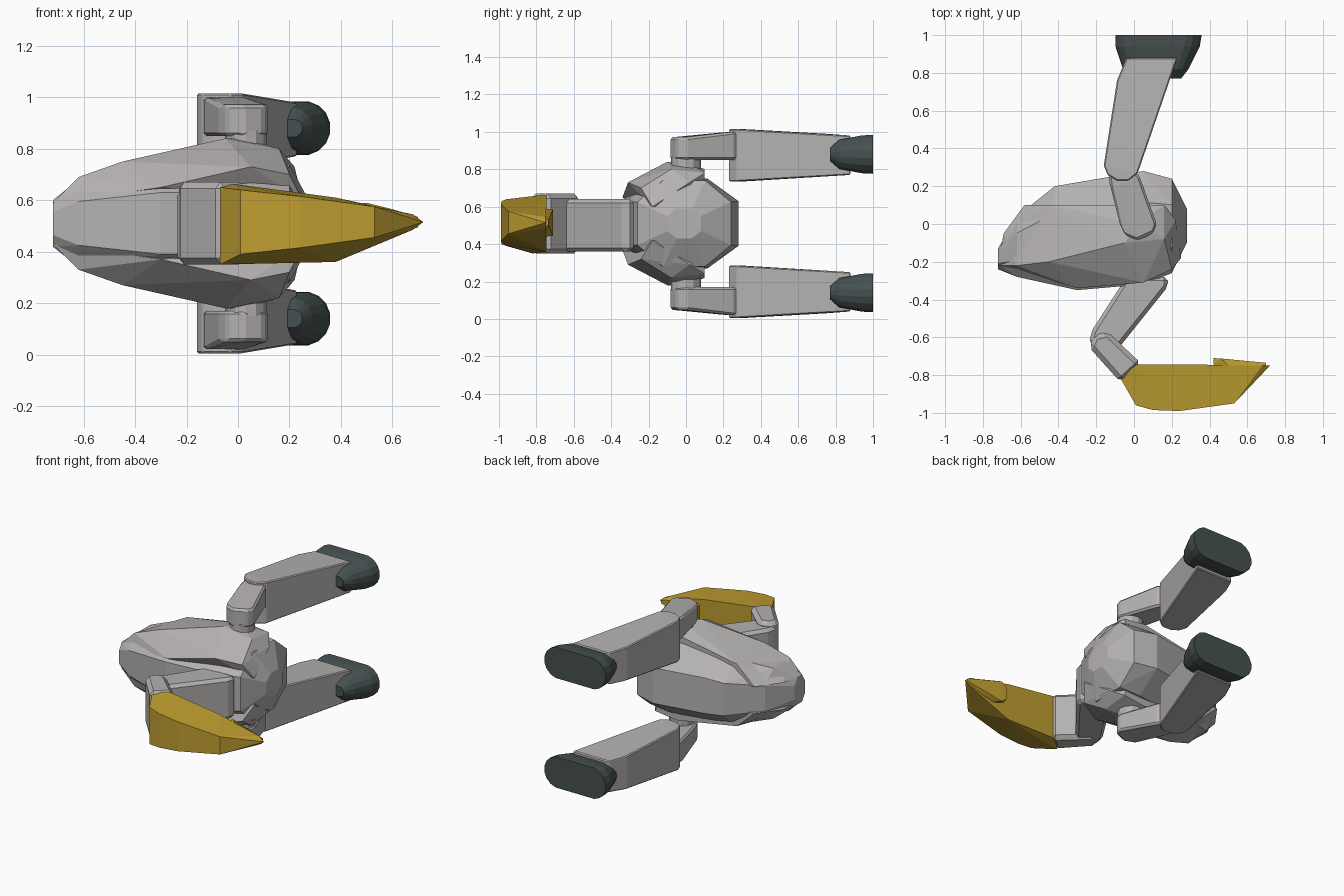
import bpy, bmesh, math

cube = bpy.data.objects.get("Cube")
if cube:
    bpy.data.objects.remove(cube, do_unlink=True)

MID = 0.51  # plane of symmetry in z


def material(name, rgb):
    m = bpy.data.materials.new(name)
    m.use_nodes = True
    m.diffuse_color = (*rgb, 1)
    m.node_tree.nodes["Principled BSDF"].inputs["Base Color"].default_value = (*rgb, 1)
    return m


GREY = material("warm grey", (0.46, 0.445, 0.435))
YELLOW = material("mustard yellow", (0.52, 0.34, 0.03))
DARK = material("dark slate", (0.062, 0.082, 0.082))


def hull(name, points, mat, bevel=0.0):
    """Convex faceted solid around the points."""
    bm = bmesh.new()
    for p in points:
        bm.verts.new(p)
    out = bmesh.ops.convex_hull(bm, input=bm.verts)
    junk = {g for g in out["geom_interior"] + out["geom_unused"]
            if isinstance(g, bmesh.types.BMVert)}
    bmesh.ops.delete(bm, geom=list(junk), context="VERTS")
    bmesh.ops.dissolve_limit(bm, angle_limit=math.radians(2),
                             verts=bm.verts, edges=bm.edges)
    bmesh.ops.recalc_face_normals(bm, faces=bm.faces)
    me = bpy.data.meshes.new(name)
    bm.to_mesh(me)
    bm.free()
    me.materials.append(mat)
    ob = bpy.data.objects.new(name, me)
    bpy.context.collection.objects.link(ob)
    if bevel:
        b = ob.modifiers.new("soft edge", "BEVEL")
        b.width = bevel
        b.segments = 1
    return ob


def pair(name, points, mat, bevel=0.0):
    """One part on each side of the symmetry plane."""
    hull("left_" + name, points, mat, bevel)
    hull("right_" + name, [(x, y, 2 * MID - z) for x, y, z in points], mat, bevel)


def slab(outline, z_low, z_high):
    return [(x, y, z) for x, y in outline for z in (z_low, z_high)]


def ring(x, y0, y1, half):
    """Eight-sided section across the body."""
    c, h = (y0 + y1) / 2, (y1 - y0) / 2
    return [(x, c + sy * h * a, MID + sz * half * b)
            for sy in (-1, 1) for sz in (-1, 1) for a, b in ((1, 0.5), (0.45, 1))]


# Body core
core = (ring(-0.72, -0.24, -0.13, 0.09) + ring(-0.62, -0.28, 0.04, 0.17)
        + ring(-0.42, -0.32, 0.2, 0.22) + ring(-0.3, -0.35, 0.22, 0.24)
        + ring(0.05, -0.32, 0.28, 0.24) + ring(0.2, -0.26, 0.24, 0.23)
        + ring(0.28, -0.1, 0.08, 0.08))
hull("body", core, GREY)

# Side shells that wrap the body like folded wings
shell = [(-0.72, -0.22, 0.59), (-0.69, -0.05, 0.6), (-0.58, 0.1, 0.6),
         (-0.62, -0.22, 0.69), (-0.45, -0.2, 0.75), (-0.45, 0.1, 0.72),
         (-0.05, -0.1, 0.84), (0.02, 0.0, 0.84), (0.0, 0.1, 0.8),
         (0.16, -0.08, 0.8), (0.16, 0.1, 0.78), (0.22, 0.02, 0.73),
         (0.2, -0.24, 0.7), (0.25, -0.18, 0.6), (-0.3, -0.34, 0.65),
         (0.05, -0.31, 0.73), (0.1, 0.1, 0.6)]
pair("side_shell", shell, GREY)

# Neck in two jointed segments
hull("lower_neck", slab([(-0.04, -0.28), (0.18, -0.28), (0.18, -0.33), (0.14, -0.38),
                         (-0.1, -0.68), (-0.2, -0.66), (-0.24, -0.63), (-0.22, -0.56)],
                        0.36, 0.64), GREY, 0.02)
upper = [(-0.24, -0.65), (-0.21, -0.59), (-0.14, -0.57), (0.04, -0.74), (-0.07, -0.84)]
hull("upper_neck", slab(upper, 0.35, 0.67), GREY, 0.025)

# Long beak-shaped head
head = [(-0.07, -0.82, 0.5 + s * 0.15) for s in (-1, 1)]
for s in (-1, 1):
    for x, y, half in ((-0.03, -0.745, 0.15), (0.01, -0.96, 0.125), (0.1, -0.985, 0.115),
                       (0.24, -0.99, 0.1), (0.53, -0.95, 0.06), (0.68, -0.75, 0.03)):
        head.append((x, y, 0.515 + s * half))
head += [(0.38, -0.745, 0.36), (0.38, -0.745, 0.61), (0.72, -0.75, 0.515)]
hull("beak", head, YELLOW)
hull("beak_lip", [(x, y, 0.515 + s * h) for s in (-1, 1) for x, y, h in
                  ((0.42, -0.71, 0.04), (0.46, -0.712, 0.07), (0.42, -0.745, 0.05),
                   (0.5, -0.75, 0.075), (0.6, -0.75, 0.05), (0.7, -0.735, 0.012),
                   (0.7, -0.75, 0.02))], YELLOW)

# Hip pivots
pivot = [(0.03 + 0.08 * math.cos(a), 0.08 * math.sin(a))
         for a in (math.tau * i / 12 for i in range(12))]
pair("hip_pivot", slab(pivot, 0.74, 0.87), GREY)

# Thighs
thigh = [(-0.075, 0.0), (-0.045, -0.06), (0.02, -0.087), (0.1, -0.05), (0.12, 0.0)]
knee = [(0.03, 0.25), (-0.02, 0.31), (-0.14, 0.31), (-0.13, 0.22)]
pair("thigh", slab(thigh, 0.85, 0.97) + slab(knee, 0.85, 1.0), GREY, 0.012)

# Shins
shin_top = [(-0.16, 0.31), (-0.14, 0.26), (-0.09, 0.23), (-0.03, 0.23), (0.02, 0.27)]
shin_end = [(-0.04, 0.88), (0.23, 0.88)]
pair("shin", slab(shin_top, 0.735, 1.015) + slab([(-0.09, 0.76)], 0.765, 0.99)
     + slab(shin_end, 0.77, 0.98), GREY, 0.006)


# Feet with rounded oblong soles
def oblong(x0, x1, y, r):
    pts = []
    for i in range(16):
        a = math.tau * (i + 0.5) / 16
        cx = x1 - r if math.cos(a) > 0 else x0 + r
        pts.append((cx + r * math.cos(a), y, 0.88 + r * math.sin(a)))
    return pts


foot = (oblong(-0.1, 0.36, 1.0, 0.106) + oblong(-0.1, 0.35, 0.94, 0.103)
        + oblong(-0.06, 0.29, 0.82, 0.08) + oblong(0.12, 0.25, 0.77, 0.035))
pair("foot", foot, DARK)
